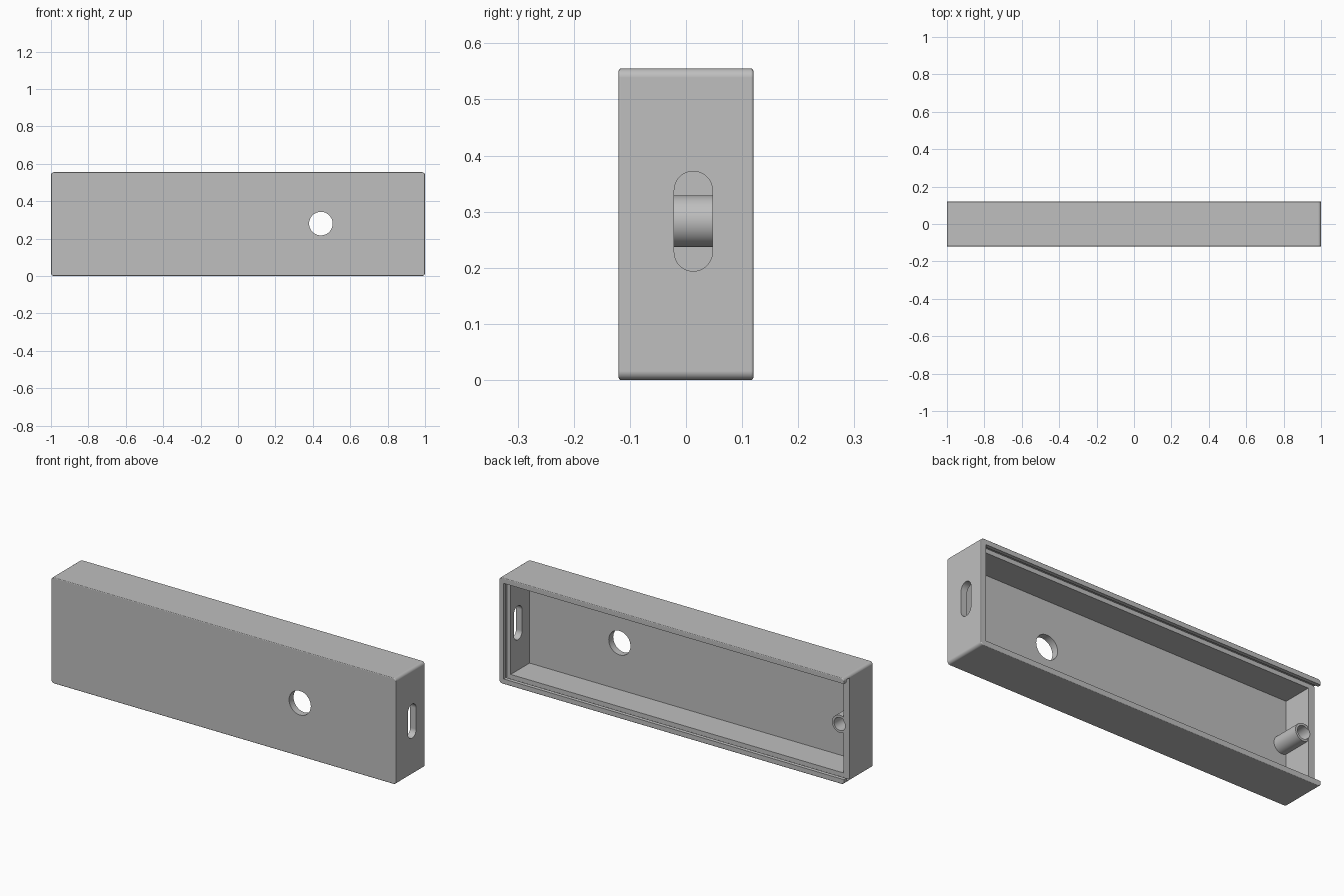
import bpy, bmesh, math
from mathutils import Matrix

if "Cube" in bpy.data.objects:
    bpy.data.objects.remove(bpy.data.objects["Cube"], do_unlink=True)

HEIGHT, HALF_DEPTH = 0.555, 0.12
WALL, LIP, GROOVE = 0.035, 0.027, 0.012
MID = 0.283

grey = bpy.data.materials.new("plain grey")
grey.use_nodes = True
grey.diffuse_color = (0.52, 0.52, 0.52, 1)
grey.node_tree.nodes["Principled BSDF"].inputs["Base Color"].default_value = grey.diffuse_color


def finish(name, bm):
    bmesh.ops.recalc_face_normals(bm, faces=bm.faces)
    mesh = bpy.data.meshes.new(name)
    bm.to_mesh(mesh)
    bm.free()
    mesh.materials.append(grey)
    obj = bpy.data.objects.new(name, mesh)
    bpy.context.collection.objects.link(obj)
    return obj


def block_mesh(x0, x1, y0, y1, z0, z1):
    bm = bmesh.new()
    bmesh.ops.create_cube(bm, size=1)
    bmesh.ops.scale(bm, vec=(x1 - x0, y1 - y0, z1 - z0), verts=bm.verts)
    bmesh.ops.translate(bm, vec=((x0 + x1) / 2, (y0 + y1) / 2, (z0 + z1) / 2), verts=bm.verts)
    return bm


def block(name, *bounds):
    return finish(name, block_mesh(*bounds))


def rod(name, x, z, radius, y0, y1):
    """Round bar lying along y."""
    bm = bmesh.new()
    turn = Matrix.Translation((x, (y0 + y1) / 2, z)) @ Matrix.Rotation(math.pi / 2, 4, "X")
    bmesh.ops.create_cone(bm, cap_ends=True, segments=48, radius1=radius, radius2=radius,
                          depth=y1 - y0, matrix=turn)
    return finish(name, bm)


def slot(name, y, z, radius, half_length, x0, x1):
    """Upright rounded slot running along x."""
    bm = bmesh.new()
    ring = []
    for side in (1, -1):
        for i in range(25):
            a = math.pi * i / 24
            ring.append(bm.verts.new((x0, y + side * radius * math.cos(a),
                                      z + side * (half_length - radius + radius * math.sin(a)))))
    face = bm.faces.new(ring)
    grown = bmesh.ops.extrude_face_region(bm, geom=[face])["geom"]
    bmesh.ops.translate(bm, vec=(x1 - x0, 0, 0),
                        verts=[v for v in grown if isinstance(v, bmesh.types.BMVert)])
    return finish(name, bm)


def combine(target, tool, operation="DIFFERENCE"):
    mod = target.modifiers.new("combine", "BOOLEAN")
    mod.operation, mod.solver, mod.object = operation, "EXACT", tool
    bpy.context.view_layer.objects.active = target
    bpy.ops.object.modifier_apply(modifier=mod.name)
    bpy.data.objects.remove(tool, do_unlink=True)


# Outer shell: rounded corners, then finely softened front and back rims
bm = block_mesh(-1, 1, -HALF_DEPTH, HALF_DEPTH, 0, HEIGHT)
corners = [e for e in bm.edges if abs(e.verts[0].co.y - e.verts[1].co.y) > 0.1]
bmesh.ops.bevel(bm, geom=corners, offset=0.016, segments=6, profile=0.5, affect="EDGES")
rims = [e for e in bm.edges if abs(e.verts[0].co.y - e.verts[1].co.y) < 0.01]
bmesh.ops.bevel(bm, geom=rims, offset=0.004, segments=3, profile=0.5, affect="EDGES")
case = finish("open_case", bm)

# Main cavity, lid groove and lid opening, the last two running out at one end
FLOOR, LEDGE = -0.083, 0.073
combine(case, block("cavity", -1 + WALL, 1 - WALL, FLOOR, 0.09, WALL, HEIGHT - WALL))
combine(case, block("groove", -1.1, 1 - GROOVE, LEDGE, 0.1, GROOVE, HEIGHT - GROOVE))
combine(case, block("opening", -1.1, 1 - LIP, 0.085, 0.2, LIP, HEIGHT - LIP))

# Hollow screw post merged into the end wall
combine(case, rod("post", -0.94, MID, 0.046, -0.1, 0.068), "UNION")
combine(case, rod("bore", -0.94, MID, 0.034, FLOOR + 0.005, 0.15))

# Round hole in the front and cable slot in the end
combine(case, rod("front_hole", 0.443, 0.28, 0.063, -0.2, 0.0))
combine(case, slot("end_slot", 0.013, MID, 0.034, 0.089, 0.9, 1.1))

# Smooth curves with crisp flat faces
bpy.ops.object.select_all(action="DESELECT")
case.select_set(True)
bpy.context.view_layer.objects.active = case
bpy.ops.object.shade_smooth_by_angle(angle=math.radians(35))
weighted = case.modifiers.new("even shading", "WEIGHTED_NORMAL")
weighted.keep_sharp = True
